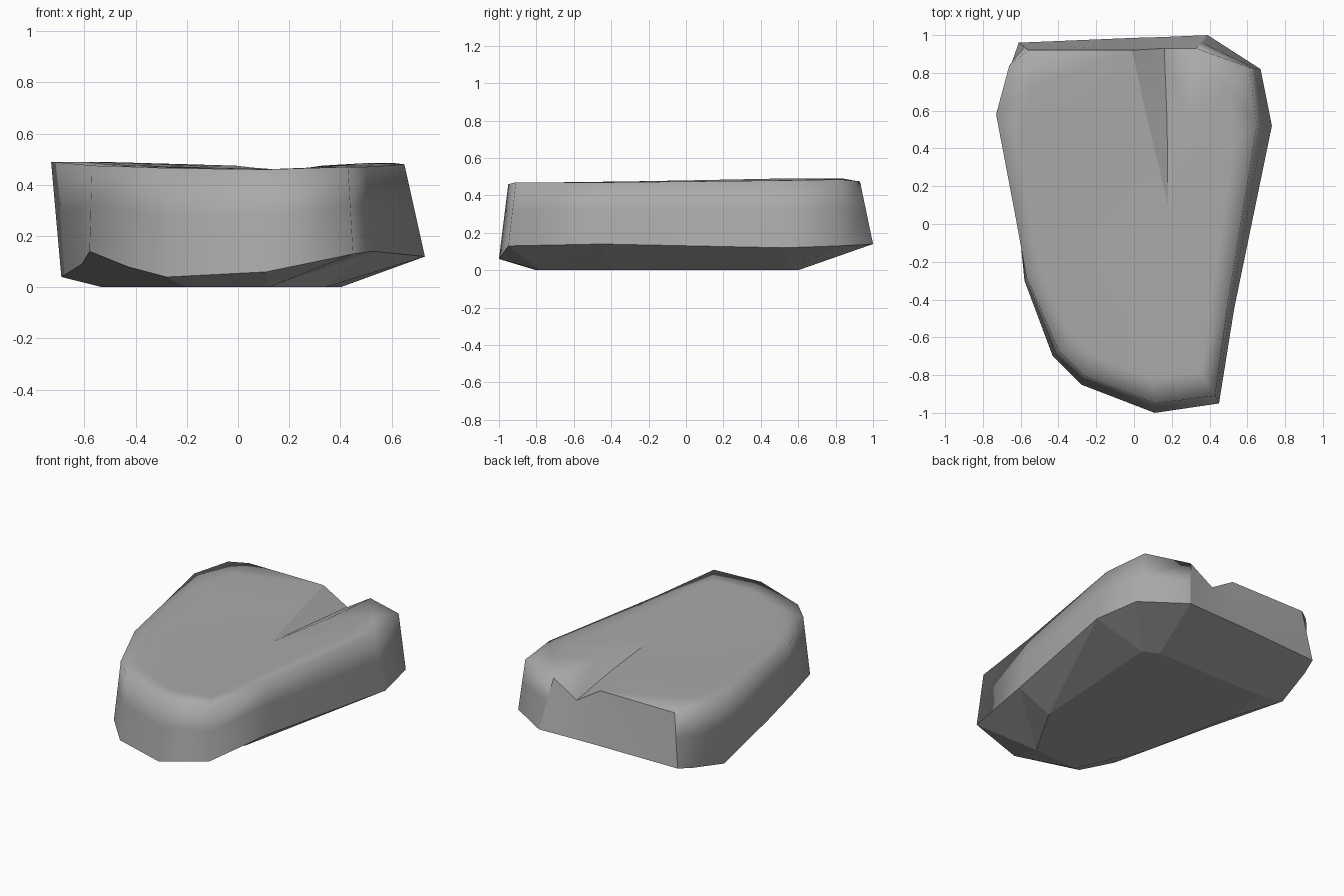
import bpy, bmesh
from mathutils import Vector
from mathutils.geometry import delaunay_2d_cdt

cube = bpy.data.objects.get("Cube")
if cube:
    bpy.data.objects.remove(cube, do_unlink=True)

stone = bpy.data.materials.new("stone_grey")
stone.use_nodes = True
grey = (0.4, 0.4, 0.4, 1)
stone.diffuse_color = grey
stone.node_tree.nodes["Principled BSDF"].inputs["Base Color"].default_value = grey

# Lower rim, counter-clockwise from the back left corner
RIM = [(-.61, .96, .13), (-.64, .85, .10), (-.69, .58, .04), (-.61, 0, .09),
       (-.58, -.3, .14), (-.43, -.7, .08), (-.28, -.85, .04), (.11, -1, .06),
       (.45, -.95, .13), (.53, -.45, .14), (.73, .52, .12), (.67, .82, .13),
       (.39, 1, .14), (.16, .99, .14), (-.01, .985, .14)]
# Upper edge, same order; the next to last point is the notch floor
TOP = [(-.56, .92, .475), (-.66, .84, .49), (-.73, .58, .49), (-.62, 0, .48),
       (-.57, -.28, .475), (-.4, -.67, .47), (-.27, -.8, .465), (.11, -.95, .46),
       (.43, -.91, .47), (.5, -.4, .47), (.65, .52, .48), (.61, .83, .485),
       (.33, .93, .475), (.16, .93, .37), (-.01, .92, .475)]
# Flat underside
BASE = [(-.5, .6, 0), (-.53, .3, 0), (-.4, -.35, 0), (-.2, -.8, 0),
        (.12, -.78, 0), (.34, -.4, 0), (.4, .55, 0), (.3, .6, 0)]
# Groove tip, left lip, floor, right lip and shallow crease ahead of it
GROOVE = [(.18, .1, .458), (.06, .6, .467), (.175, .55, .415),
          (.28, .55, .468), (.19, -.3, .46)]

n = len(RIM)
bm = bmesh.new()


def add(points):
    return [bm.verts.new(p) for p in points]


def patch(loop, inner, lines, up):
    """Fill a closed loop with triangles through the inner points."""
    verts = loop + inner
    edges = [(i, (i + 1) % len(loop)) for i in range(len(loop))]
    edges += [(verts.index(a), verts.index(b)) for a, b in lines]
    _, _, faces, origin, _, _ = delaunay_2d_cdt(
        [v.co.xy for v in verts], edges, [], 1, 1e-5)
    for f in faces:
        ids = [verts[origin[i][0]] for i in f]
        bm.faces.new(ids if up else ids[::-1])


# Sides
rim, top = add(RIM), add(TOP)
mid = add([Vector(a).lerp(Vector(b), .55) for a, b in zip(RIM, TOP)])
for low, high in ((rim, mid), (mid, top)):
    for i in range(n):
        j = (i + 1) % n
        bm.faces.new((low[i], low[j], high[j], high[i]))

# Underside
base = add(BASE)
patch(rim, base, list(zip(base, base[1:] + base[:1])), False)

# Upper surface with its tapering groove
groove = add(GROOVE)
tip, left, floor, right, crease = groove
shoulder = add([(x * .82, y * .86, z) for x, y, z in TOP[1:12]])
lines = [(top[-1], left), (left, tip), (top[-2], floor), (floor, tip),
         (top[-3], right), (right, tip), (tip, crease)]
patch(top, groove + shoulder, lines, True)

# Smooth flanks, with hard edges at the rim, back, notch and underside
for f in bm.faces:
    f.smooth = True
hard = [(rim[i], rim[(i + 1) % n]) for i in range(n)]
hard += [(top[i], top[(i + 1) % n]) for i in (n - 3, n - 2, n - 1)]
hard += lines[:4]
for i in (0, n - 3):
    hard += [(rim[i], mid[i]), (mid[i], top[i])]
for a, b in hard:
    e = bm.edges.get((a, b))
    if e:
        e.smooth = False
for v in base:
    for e in v.link_edges:
        e.smooth = False

mesh = bpy.data.meshes.new("rock_slab")
bm.to_mesh(mesh)
bm.free()
mesh.materials.append(stone)
rock = bpy.data.objects.new("rock_slab", mesh)
bpy.context.collection.objects.link(rock)
